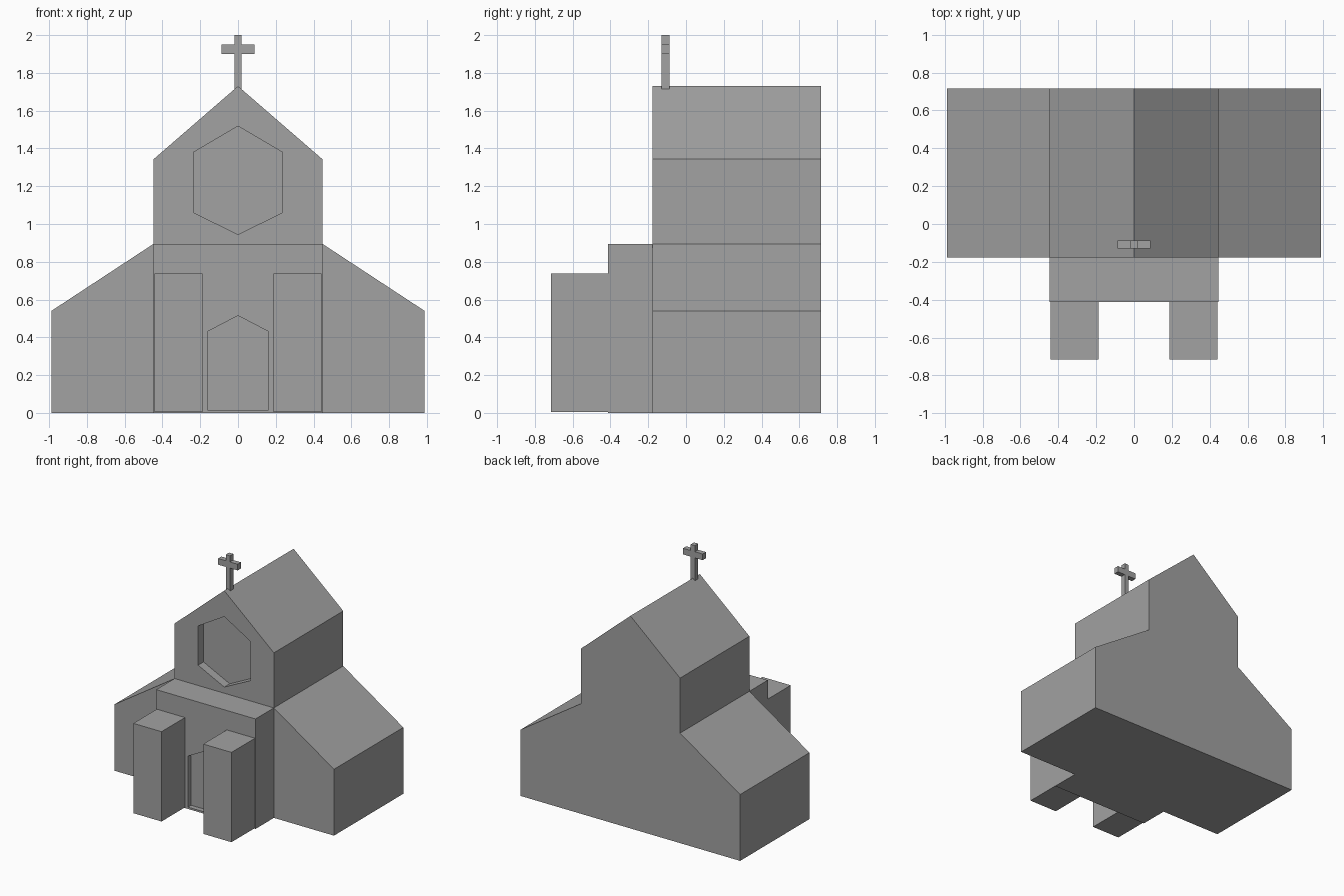
import bpy
import bmesh

cube = bpy.data.objects.get("Cube")
if cube:
    bpy.data.objects.remove(cube, do_unlink=True)

stone = bpy.data.materials.new("grey_stone")
stone.use_nodes = True
grey = (0.36, 0.36, 0.36, 1)
stone.diffuse_color = grey
stone.node_tree.nodes["Principled BSDF"].inputs["Base Color"].default_value = grey


def extrude_profile(name, points, y0, y1):
    """Solid from an (x, z) outline, running from y0 back to y1."""
    bm = bmesh.new()
    face = bm.faces.new([bm.verts.new((x, y0, z)) for x, z in points])
    extruded = bmesh.ops.extrude_face_region(bm, geom=[face])["geom"]
    moved = [v for v in extruded if isinstance(v, bmesh.types.BMVert)]
    bmesh.ops.translate(bm, verts=moved, vec=(0, y1 - y0, 0))
    bmesh.ops.recalc_face_normals(bm, faces=bm.faces)
    mesh = bpy.data.meshes.new(name)
    bm.to_mesh(mesh)
    bm.free()
    mesh.materials.append(stone)
    obj = bpy.data.objects.new(name, mesh)
    bpy.context.collection.objects.link(obj)
    return obj


def mirrored(half):
    """Close a right-hand outline, listed bottom to top, across x = 0."""
    return half + [(-x, z) for x, z in reversed(half) if x > 0]


def box(x0, x1, z0, z1):
    return [(x0, z0), (x1, z0), (x1, z1), (x0, z1)]


def carve(target, points, y0, y1):
    """Cut a recess into the target and discard the cutter."""
    cutter = extrude_profile("recess_cutter", points, y0, y1)
    cutter.hide_render = True
    mod = target.modifiers.new("recess", "BOOLEAN")
    mod.operation = "DIFFERENCE"
    mod.solver = "EXACT"
    mod.object = cutter
    bpy.context.view_layer.objects.active = target
    bpy.ops.object.modifier_apply(modifier=mod.name)
    bpy.data.objects.remove(cutter, do_unlink=True)


FRONT, BACK, PORCH = -0.177, 0.715, -0.413

# Nave, side aisles and gabled roof in one solid
body = extrude_profile("church_body", mirrored(
    [(0.988, 0), (0.988, 0.54), (0.447, 0.895), (0.447, 1.343), (0, 1.73)]),
    FRONT, BACK)

# Six-sided window recess
carve(body, mirrored([(0, 0.945), (0.235, 1.06), (0.235, 1.38), (0, 1.518)]),
      FRONT - 0.1, FRONT + 0.07)

# Entrance porch with recessed pointed door
porch = extrude_profile("porch", box(-0.447, 0.447, 0, 0.895), PORCH, FRONT)
carve(porch, mirrored([(0.162, 0.015), (0.162, 0.43), (0, 0.515)]),
      PORCH - 0.1, PORCH + 0.04)

# Piers either side of the door
for name, side in (("left_pier", 1), ("right_pier", -1)):
    x0, x1 = sorted((side * 0.188, side * 0.442))
    extrude_profile(name, box(x0, x1, 0.006, 0.737), -0.715, PORCH)

# Roof cross
extrude_profile("roof_cross", mirrored(
    [(0.019, 1.71), (0.019, 1.9), (0.088, 1.9), (0.088, 1.95),
     (0.019, 1.95), (0.019, 2)]), -0.13, -0.088)
